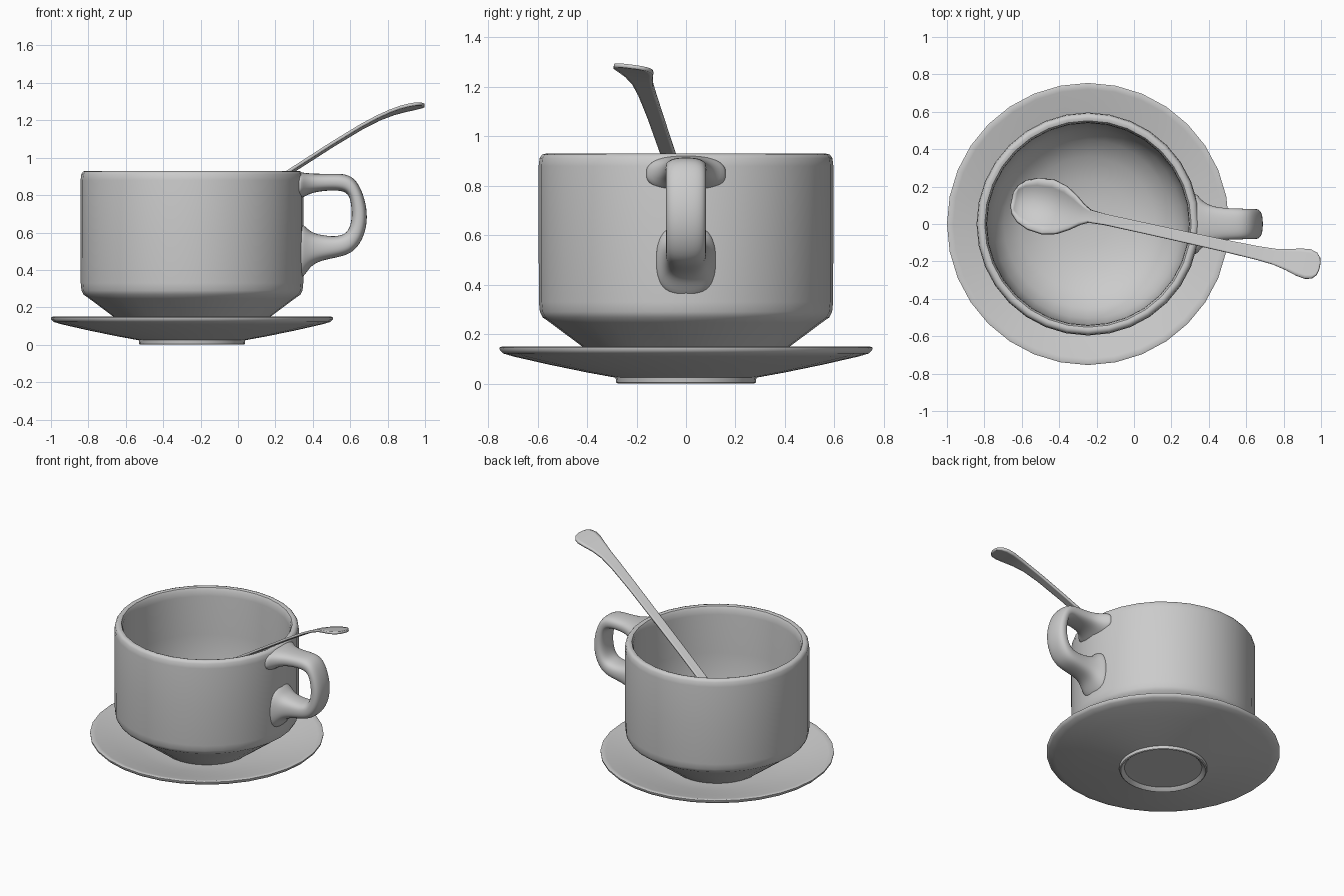
import bpy, bmesh, math
from mathutils import Vector

CX = -0.246  # axis of cup and saucer


def material(name, value):
    m = bpy.data.materials.new(name)
    m.diffuse_color = (value, value, value, 1)
    return m


GREY = material("light grey", 0.6)


def finish(name, bm, angle=40):
    bmesh.ops.recalc_face_normals(bm, faces=bm.faces)
    me = bpy.data.meshes.new(name)
    bm.to_mesh(me)
    bm.free()
    me.materials.append(GREY)
    ob = bpy.data.objects.new(name, me)
    bpy.context.collection.objects.link(ob)
    bpy.ops.object.select_all(action='DESELECT')
    ob.select_set(True)
    bpy.context.view_layer.objects.active = ob
    bpy.ops.object.shade_smooth_by_angle(angle=math.radians(angle))
    return ob


def lathe(name, profile, sides=32, angle=40):
    """Revolve (radius, z) points; both ends lie on the axis."""
    bm = bmesh.new()
    rings = []
    for r, z in profile:
        if r == 0:
            rings.append([bm.verts.new((CX, 0, z))] * sides)
        else:
            rings.append([bm.verts.new((CX + r * math.cos(2 * math.pi * i / sides),
                                        r * math.sin(2 * math.pi * i / sides), z))
                          for i in range(sides)])
    for a, b in zip(rings, rings[1:]):
        for i in range(sides):
            j = (i + 1) % sides
            bm.faces.new(list(dict.fromkeys((a[i], a[j], b[j], b[i]))))
    return finish(name, bm, angle)


# Saucer with a hollow foot ring
lathe("saucer", [
    (0, 0.025), (0.25, 0.022), (0.268, 0.004), (0.275, 0), (0.282, 0.004), (0.285, 0.024),
    (0.40, 0.045), (0.56, 0.078), (0.70, 0.110), (0.74, 0.122), (0.753, 0.135),
    (0.754, 0.146), (0.745, 0.150), (0.72, 0.145), (0.60, 0.112), (0.45, 0.077),
    (0.32, 0.052), (0, 0.048)])

# Cup: tapered foot, straight wall, rounded rim, bowl-shaped inside
lathe("cup", [
    (0, 0.05), (0.285, 0.05), (0.295, 0.056), (0.42, 0.15), (0.55, 0.247), (0.58, 0.268),
    (0.591, 0.29), (0.595, 0.33), (0.596, 0.60), (0.596, 0.88), (0.592, 0.912),
    (0.582, 0.926), (0.567, 0.930), (0.552, 0.925), (0.543, 0.908), (0.540, 0.87),
    (0.537, 0.60), (0.53, 0.42), (0.505, 0.32), (0.45, 0.24), (0.36, 0.175),
    (0.24, 0.13), (0.12, 0.112), (0, 0.108)])

# Handle: rounded sections given by outer point, inner point and half width
SECTIONS = [
    (.305, .926, .305, .76, .21), (.35, .920, .35, .79, .14), (.41, .914, .40, .815, .098),
    (.50, .914, .48, .825, .087), (.58, .915, .56, .825, .085), (.637, .88, .595, .80, .083),
    (.680, .78, .605, .75, .083), (.694, .68, .61, .69, .083), (.677, .58, .60, .63, .083),
    (.62, .492, .575, .59, .083), (.54, .468, .52, .578, .083), (.45, .452, .45, .585, .085),
    (.39, .425, .39, .60, .10), (.35, .36, .355, .64, .12), (.31, .33, .31, .66, .14)]
bm = bmesh.new()
N = 12
rings = []
for ox, oz, ix, iz, hw in SECTIONS:
    o, i = Vector((ox, 0, oz)), Vector((ix, 0, iz))
    ring = []
    for k in range(N):
        t = 2 * math.pi * (k + 0.5) / N
        c, s = math.cos(t), math.sin(t)
        c, s = math.copysign(abs(c) ** 0.75, c), math.copysign(abs(s) ** 0.75, s)
        ring.append(bm.verts.new((o + i) / 2 + (o - i) / 2 * c * 1.03 + Vector((0, hw * s, 0))))
    rings.append(ring)
for a, b in zip(rings, rings[1:]):
    for k in range(N):
        j = (k + 1) % N
        bm.faces.new((a[k], a[j], b[j], b[k]))
bm.faces.new(rings[0])
bm.faces.new(rings[-1])
handle = finish("cup_handle", bm, 80)
handle.modifiers.new("smooth", 'SUBSURF').levels = 2

# Spoon: stations along the stem as (x, z, half width, bowl depth)
STATIONS = [
    (-.649, .335, .035, .004), (-.635, .338, .075, .018), (-.60, .348, .112, .038),
    (-.54, .370, .138, .058), (-.46, .405, .146, .068), (-.39, .447, .128, .056),
    (-.33, .490, .092, .034), (-.28, .535, .054, .014), (-.24, .575, .034, .005),
    (-.15, .645, .029, 0), (.05, .778, .029, 0), (.29, .933, .030, 0), (.50, 1.068, .032, 0),
    (.66, 1.165, .036, 0), (.75, 1.212, .042, 0), (.82, 1.241, .056, 0), (.88, 1.260, .073, 0),
    (.93, 1.272, .080, 0), (.965, 1.279, .070, 0), (.985, 1.282, .048, 0), (.993, 1.283, .02, 0)]
bm = bmesh.new()
side = Vector((0.215, 0.977, -0.12))  # across the stem, with a slight roll
rows = []
for x, z, hw, depth in STATIONS:
    mid = Vector((x, -0.010 - 0.22 * x, z))
    row = []
    for k in range(9):
        u = k / 4 - 1
        row.append(bm.verts.new(mid + side * hw * u - Vector((0, 0, depth * (1 - u * u)))))
    rows.append(row)
for a, b in zip(rows, rows[1:]):
    for k in range(8):
        bm.faces.new((a[k], b[k], b[k + 1], a[k + 1]))
spoon = finish("spoon", bm, 60)
solid = spoon.modifiers.new("thickness", 'SOLIDIFY')
solid.thickness = 0.016
solid.offset = 0
